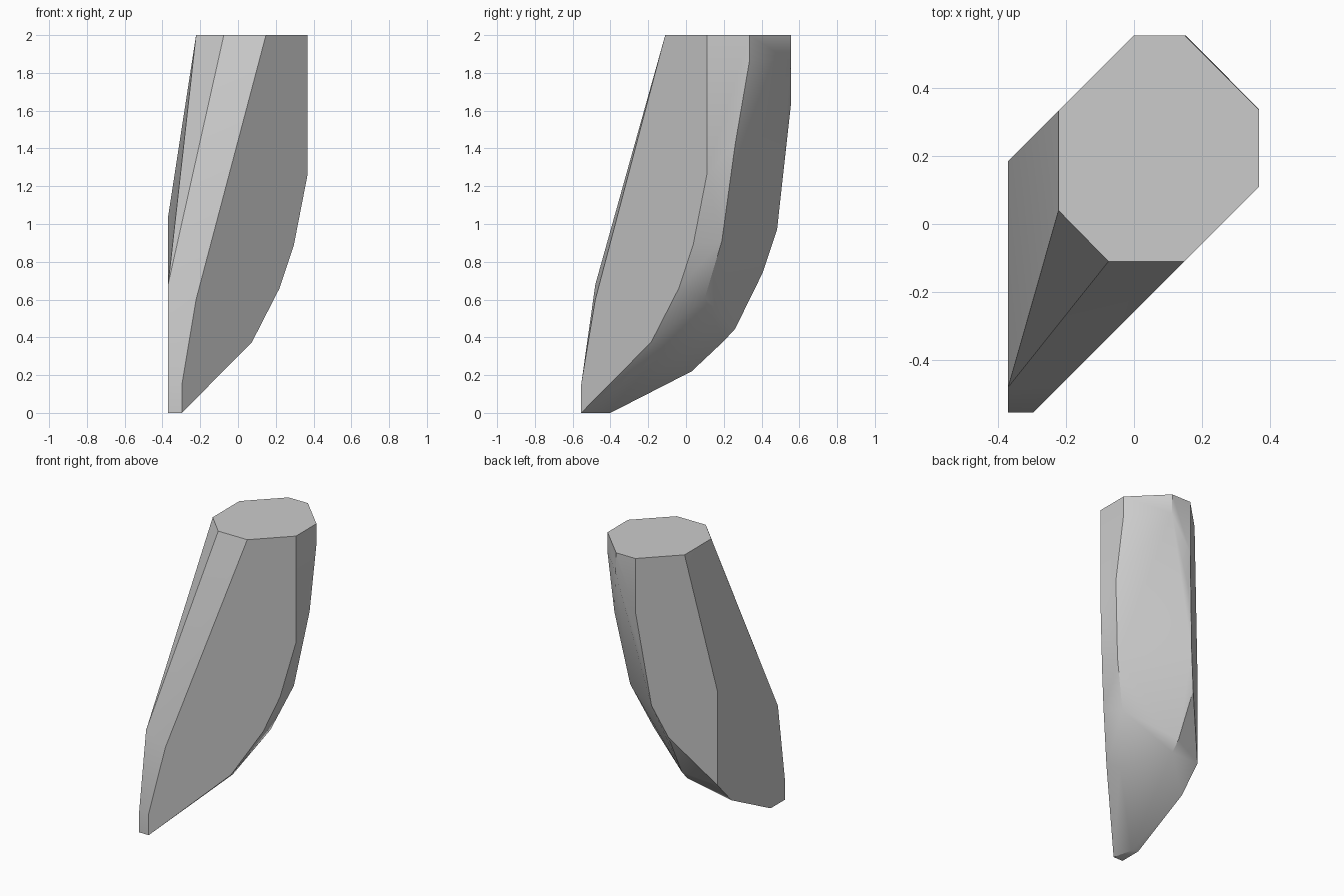
import bpy
import bmesh
import math

cube = bpy.data.objects.get("Cube")
if cube:
    bpy.data.objects.remove(cube)

# One plain grey
grey = bpy.data.materials.new("plain_grey")
grey.use_nodes = True
colour = (0.6, 0.6, 0.6, 1)
grey.diffuse_color = colour
grey.node_tree.nodes["Principled BSDF"].inputs["Base Color"].default_value = colour

HEIGHT = 2.0
RIGHT_SIDE, LEFT_SIDE = -0.258, 0.555   # the two upright diagonal sides, as y - x


def side_curve(offset, pairs):
    """Points (x, z) lying on an upright diagonal side."""
    return [(x, x + offset, z) for x, z in pairs]


# Flat chamfered top
points = [(x, y, HEIGHT) for x, y in (
    (0, .555), (.148, .555), (.368, .335), (.368, .11),
    (.148, -.11), (-.075, -.11), (-.222, .04), (-.222, .333))]

# Outlines of the two flat sides
points += side_curve(RIGHT_SIDE, [
    (.368, 1.26), (.296, .89), (.22, .66), (.074, .375),
    (-.297, 0), (-.297, .15), (-.222, .60)])
points += side_curve(LEFT_SIDE, [
    (0, 1.63), (-.073, .97), (-.15, .74), (-.37, .385), (-.37, 1.04)])

# Rounded back ridge, along its right then its left edge
points += [(.368, .337, 1.87), (.368, .26, 1.42), (.296, .19, .91),
           (.18, .10, .61), (.03, -.10, .335)]
points += [(.152, .555, 1.86), (-.01, .527, 1.38),
           (-.15, .26, .445), (-.15, .20, .38)]

# Narrow tip
points += [(-.37, -.555, 0), (-.37, -.555, .15), (-.37, -.48, .68),
           (-.37, -.40, 0), (-.33, -.42, 0), (-.37, .03, .22)]

# Skin the points as one convex body
bm = bmesh.new()
for p in points:
    bm.verts.new(p)
bmesh.ops.convex_hull(bm, input=bm.verts)
loose = [v for v in bm.verts if not v.link_faces]
bmesh.ops.delete(bm, geom=loose, context="VERTS")
bmesh.ops.dissolve_limit(bm, angle_limit=math.radians(1),
                         verts=bm.verts, edges=bm.edges)
bmesh.ops.recalc_face_normals(bm, faces=bm.faces)

mesh = bpy.data.meshes.new("tapered_body")
bm.to_mesh(mesh)
bm.free()
mesh.materials.append(grey)
body = bpy.data.objects.new("tapered_body", mesh)
bpy.context.collection.objects.link(body)

# Soft curved back, crisp chamfer edges
bpy.context.view_layer.objects.active = body
body.select_set(True)
bpy.ops.object.shade_smooth_by_angle(angle=math.radians(30))
